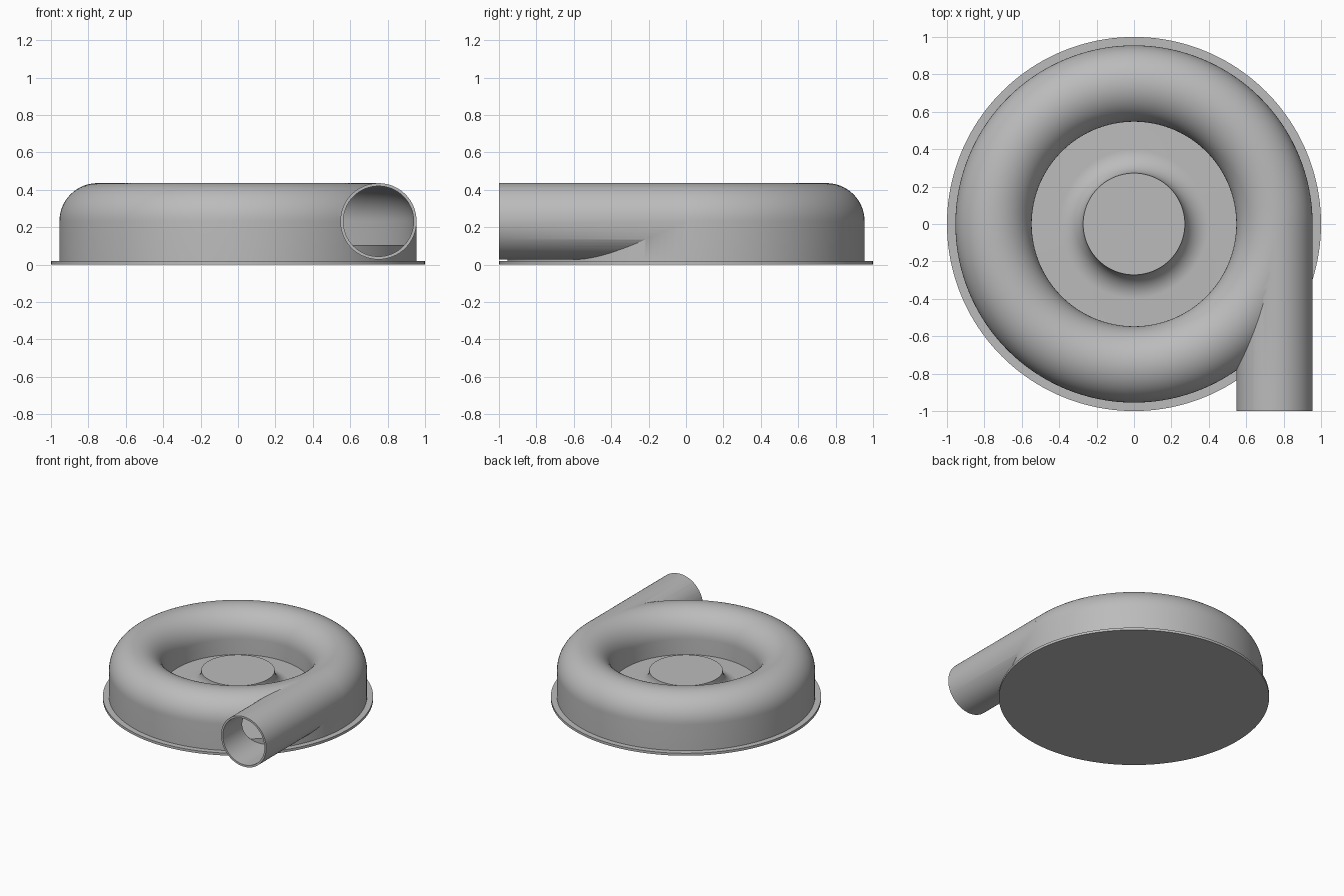
import bpy, bmesh
from math import sin, cos, pi, radians
from mathutils import Matrix

if "Cube" in bpy.data.objects:
    bpy.data.objects.remove(bpy.data.objects["Cube"])

grey = bpy.data.materials.new("mid grey")
grey.use_nodes = True
colour = (0.5, 0.5, 0.5, 1)
grey.diffuse_color = colour
grey.node_tree.nodes["Principled BSDF"].inputs["Base Color"].default_value = colour

SEGMENTS = 160
RING_R, RING_Z, TUBE_R = 0.751, 0.232, 0.204   # centre line and radius of the scroll
WALL = 0.016
PLATE_TOP = 0.02
FLOOR_TOP = 0.105


def finish(name, bm):
    """Turn a bmesh into a grey object."""
    bmesh.ops.recalc_face_normals(bm, faces=bm.faces)
    mesh = bpy.data.meshes.new(name)
    bm.to_mesh(mesh)
    bm.free()
    mesh.materials.append(grey)
    obj = bpy.data.objects.new(name, mesh)
    bpy.context.collection.objects.link(obj)
    return obj


def revolve(name, profile, closed):
    """Spin an (r, z) profile around the z axis."""
    bm = bmesh.new()
    verts = [bm.verts.new((r, 0, z)) for r, z in profile]
    pairs = list(zip(verts, verts[1:]))
    if closed:
        pairs.append((verts[-1], verts[0]))
    edges = [bm.edges.new(p) for p in pairs]
    bmesh.ops.spin(bm, geom=verts + edges, cent=(0, 0, 0), axis=(0, 0, 1),
                   angle=2 * pi, steps=SEGMENTS, use_merge=True)
    bmesh.ops.remove_doubles(bm, verts=bm.verts, dist=0.00005)
    return finish(name, bm)


def scroll_solid(name, radius, bottom):
    """Ring with a rounded top and straight walls down to the bottom."""
    arc = [(RING_R + radius * cos(pi * i / 32), RING_Z + radius * sin(pi * i / 32))
           for i in range(33)]
    return revolve(name, [(RING_R + radius, bottom)] + arc + [(RING_R - radius, bottom)], True)


def pipe_solid(name, radius, y_front, y_back):
    """Round bar along y on the outlet's centre line."""
    bm = bmesh.new()
    bmesh.ops.create_cone(bm, cap_ends=True, segments=64, radius1=radius, radius2=radius,
                          depth=y_back - y_front)
    place = Matrix.Translation((RING_R, (y_front + y_back) / 2, RING_Z))
    bmesh.ops.transform(bm, matrix=place @ Matrix.Rotation(pi / 2, 4, 'X'), verts=bm.verts)
    return finish(name, bm)


def activate(obj):
    bpy.ops.object.select_all(action='DESELECT')
    obj.select_set(True)
    bpy.context.view_layer.objects.active = obj


def combine(target, tool, operation):
    """Apply a boolean and remove the tool object."""
    mod = target.modifiers.new(operation.lower(), 'BOOLEAN')
    mod.operation, mod.solver, mod.object = operation, 'EXACT', tool
    activate(target)
    bpy.ops.object.modifier_apply(modifier=mod.name)
    bpy.data.objects.remove(tool)


# Hollow scroll housing with its tangential outlet pipe
housing = scroll_solid("scroll_housing", TUBE_R, PLATE_TOP)
combine(housing, pipe_solid("outlet_bar", TUBE_R, -1, -0.01), 'UNION')
combine(housing, scroll_solid("scroll_void", TUBE_R - WALL, -0.1), 'DIFFERENCE')
combine(housing, pipe_solid("outlet_bore", TUBE_R - WALL, -1.1, -0.02), 'DIFFERENCE')

# Base plate
base = revolve("base_plate", [(0, 0), (1, 0), (1, PLATE_TOP), (0, PLATE_TOP)], False)

# Inner floor flaring up into the central hub
HUB_R, HUB_TOP = 0.272, 0.232
flare = HUB_TOP - FLOOR_TOP
fillet = [(HUB_R + flare * (1 - cos(a)), HUB_TOP - flare * sin(a))
          for a in (pi / 2 * i / 16 for i in range(17))]
rim = RING_R + TUBE_R - WALL - 0.003
hub = revolve("floor_and_hub", [(0, HUB_TOP)] + fillet
              + [(rim, FLOOR_TOP), (rim, PLATE_TOP)], False)

for part in (housing, base, hub):
    activate(part)
    bpy.ops.object.shade_smooth_by_angle(angle=radians(30))
